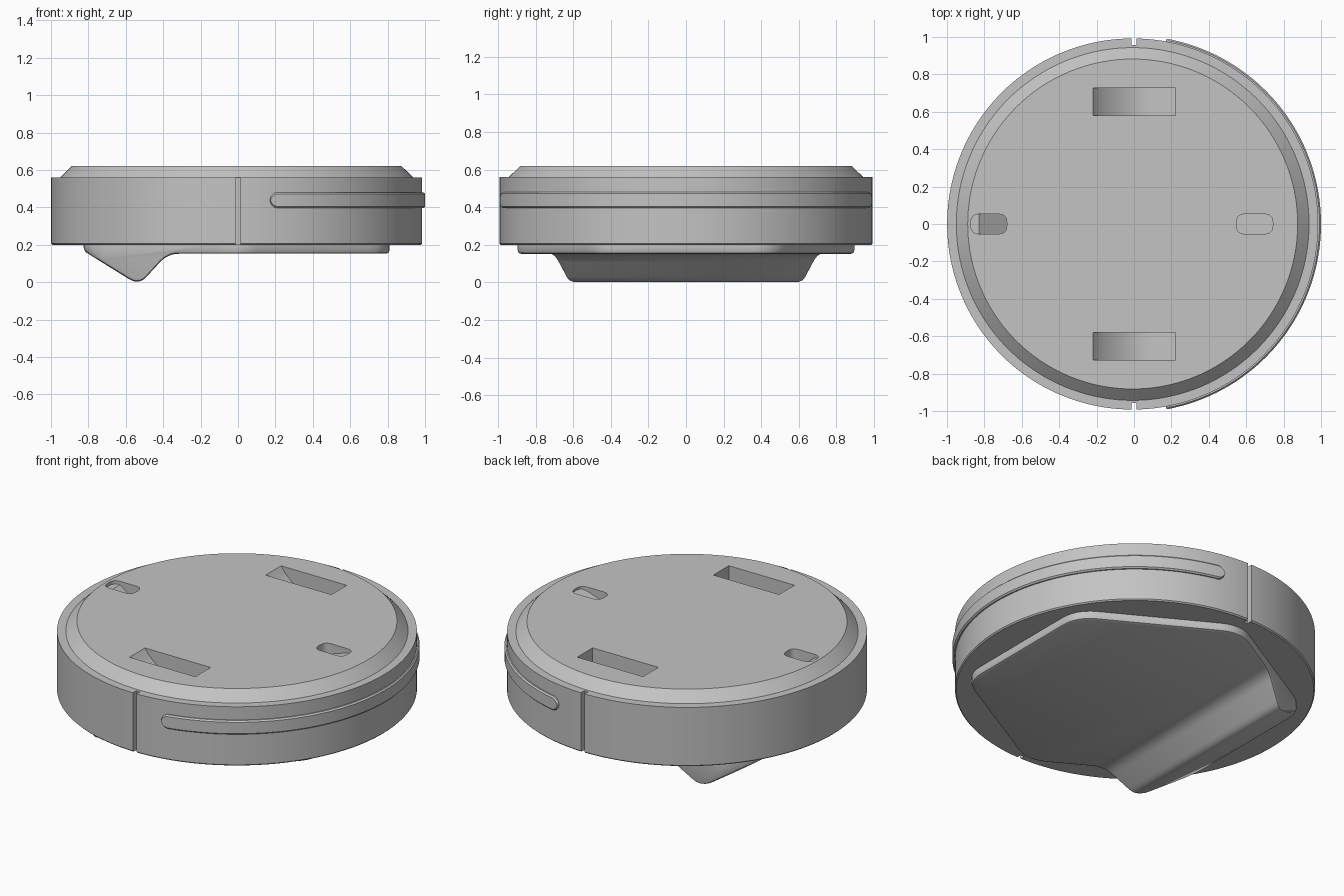
import bpy, bmesh
from math import sin, cos, pi, acos, sqrt, radians
from mathutils import Vector

if "Cube" in bpy.data.objects:
    bpy.data.objects.remove(bpy.data.objects["Cube"], do_unlink=True)

grey = bpy.data.materials.new("light grey plastic")
grey.use_nodes = True
grey.diffuse_color = (0.55, 0.55, 0.55, 1)
grey.node_tree.nodes["Principled BSDF"].inputs["Base Color"].default_value = grey.diffuse_color

CX = -0.007      # body centre in x
TOP = 0.62       # height of the lid


def finish(name, bm):
    bmesh.ops.recalc_face_normals(bm, faces=bm.faces)
    mesh = bpy.data.meshes.new(name)
    bm.to_mesh(mesh)
    bm.free()
    mesh.materials.append(grey)
    ob = bpy.data.objects.new(name, mesh)
    bpy.context.collection.objects.link(ob)
    return ob


def activate(ob):
    bpy.ops.object.select_all(action='DESELECT')
    ob.select_set(True)
    bpy.context.view_layer.objects.active = ob


def apply(ob, kind, **settings):
    mod = ob.modifiers.new(kind, kind)
    for key, value in settings.items():
        setattr(mod, key, value)
    activate(ob)
    bpy.ops.object.modifier_apply(modifier=mod.name)


def combine(ob, other, operation):
    apply(ob, 'BOOLEAN', object=other, operation=operation, solver='EXACT')
    bpy.data.objects.remove(other, do_unlink=True)


def smooth(ob):
    activate(ob)
    bpy.ops.object.shade_smooth_by_angle(angle=radians(30))


def prism(name, points, lo, hi, axis='z'):
    """Extrude a closed outline along z (xy outline) or y (xz outline)."""
    place = (lambda a, b, t: (a, b, t)) if axis == 'z' else (lambda a, b, t: (a, t, b))
    bm = bmesh.new()
    rings = [[bm.verts.new(place(a, b, t)) for a, b in points] for t in (lo, hi)]
    for ring in rings:
        bm.faces.new(ring)
    n = len(points)
    for i in range(n):
        j = (i + 1) % n
        bm.faces.new((rings[0][i], rings[0][j], rings[1][j], rings[1][i]))
    return finish(name, bm)


def rounded(corners, steps=6):
    """Round each (x, y, cut) corner with a quadratic curve."""
    out = []
    n = len(corners)
    for i, (x, y, cut) in enumerate(corners):
        p = Vector((x, y))
        if not cut:
            out.append(tuple(p))
            continue
        a = p + (Vector(corners[i - 1][:2]) - p).normalized() * cut
        b = p + (Vector(corners[(i + 1) % n][:2]) - p).normalized() * cut
        for k in range(steps + 1):
            t = k / steps
            out.append(tuple(a * (1 - t) ** 2 + p * 2 * t * (1 - t) + b * t * t))
    return out


def lathe(name, profile, segments=160):
    bm = bmesh.new()
    verts = [bm.verts.new((CX + r, 0, z)) for r, z in profile]
    edges = [bm.edges.new(pair) for pair in zip(verts, verts[1:])]
    bmesh.ops.spin(bm, geom=verts + edges, cent=(CX, 0, 0), axis=(0, 0, 1),
                   angle=2 * pi, steps=segments, use_duplicate=False)
    bmesh.ops.remove_doubles(bm, verts=bm.verts, dist=1e-5)
    return finish(name, bm)


# Main round body with the chamfered lid
body = lathe("body", [(0, 0.2), (0.985, 0.2), (0.992, 0.207), (0.992, 0.56),
                      (0.943, 0.56), (0.882, TOP), (0, TOP)])

for side in (-1, 1):
    # Vertical seam grooves at front and back
    x = 0.0125
    y0, y1 = sorted((side * 0.957, side * 1.1))
    combine(body, prism("seam", [(-x, y0), (x, y0), (x, y1), (-x, y1)], 0.1, 0.7), 'DIFFERENCE')

    # Long pockets with a curved floor
    floor = [(-0.22 + 0.39 * t, TOP - 0.17 * sin(pi * 0.66 * t) ** 0.8)
             for t in [i / 16 for i in range(17)]]
    ledge = floor[-1][1]
    profile = floor + [(0.222, ledge), (0.222, 0.7), (-0.22, 0.7)]
    y0, y1 = sorted((side * 0.58, side * 0.728))
    combine(body, prism("pocket", profile, y0, y1, 'y'), 'DIFFERENCE')


def slot(x0, x1, profile):
    """Cut a rounded slot whose floor follows an xz profile."""
    h = 0.053
    shape = rounded([(x0, -h, 0.045), (x1, -h, 0.045), (x1, h, 0.045), (x0, h, 0.045)])
    cutter = prism("slot", shape, 0.3, 0.7)
    combine(cutter, prism("ramp", profile, -0.2, 0.2, 'y'), 'INTERSECT')
    combine(body, cutter, 'DIFFERENCE')


# Small ramped slots on the lid
slot(-0.872, -0.68, [(-0.9, 0.6), (-0.83, 0.6), (-0.65, 0.46), (-0.65, 0.8), (-0.9, 0.8)])
slot(0.548, 0.742, [(0.5, 0.53), (0.75, 0.61), (0.75, 0.8), (0.5, 0.8)])
smooth(body)

# Raised bumper strip wrapped around the +x side, with rounded ends
bm = bmesh.new()
half, end, mid_z = 0.0425, acos(0.18), 0.438
cap = [half * (1 - cos(pi / 2 * i / 8)) for i in range(9)]
straight = [-end + half + (2 * end - 2 * half) * i / 80 for i in range(1, 80)]
columns = [-end + c for c in cap] + straight + [end - c for c in reversed(cap)]
rings = []
for a in columns:
    d = max(0, half - (end - abs(a)))
    h = max(0.001, sqrt(max(0, half * half - d * d)))
    c = min(0.008, h * 0.5)
    section = [(0.97, -h), (0.999, -h), (1.007, c - h), (1.007, h - c), (0.999, h), (0.97, h)]
    rings.append([bm.verts.new((CX + r * cos(a), r * sin(a), mid_z + z)) for r, z in section])
for r0, r1 in zip(rings, rings[1:]):
    for i in range(6):
        j = (i + 1) % 6
        bm.faces.new((r0[i], r0[j], r1[j], r1[i]))
bm.faces.new(rings[0])
bm.faces.new(rings[-1])
smooth(finish("bumper_strip", bm))

# Underside plate: rounded hexagon outline crossed with the skid profile
outline = rounded([(0.81, -0.47, 0.12), (0.81, 0.47, 0.12), (0, 0.925, 0.12),
                   (-0.825, 0.45, 0.12), (-0.825, -0.45, 0.12), (0, -0.925, 0.12)])
skid = rounded([(-1, 0.25, 0), (-1, 0.275, 0), (-0.53, -0.016, 0.06), (-0.375, 0.152, 0.06),
                (1, 0.152, 0), (1, 0.25, 0)])
plate = prism("underside_plate", outline, -0.2, 0.23)
combine(plate, prism("skid", skid, -1.2, 1.2, 'y'), 'INTERSECT')
apply(plate, 'BEVEL', width=0.018, segments=2, limit_method='ANGLE', angle_limit=radians(40))
smooth(plate)
